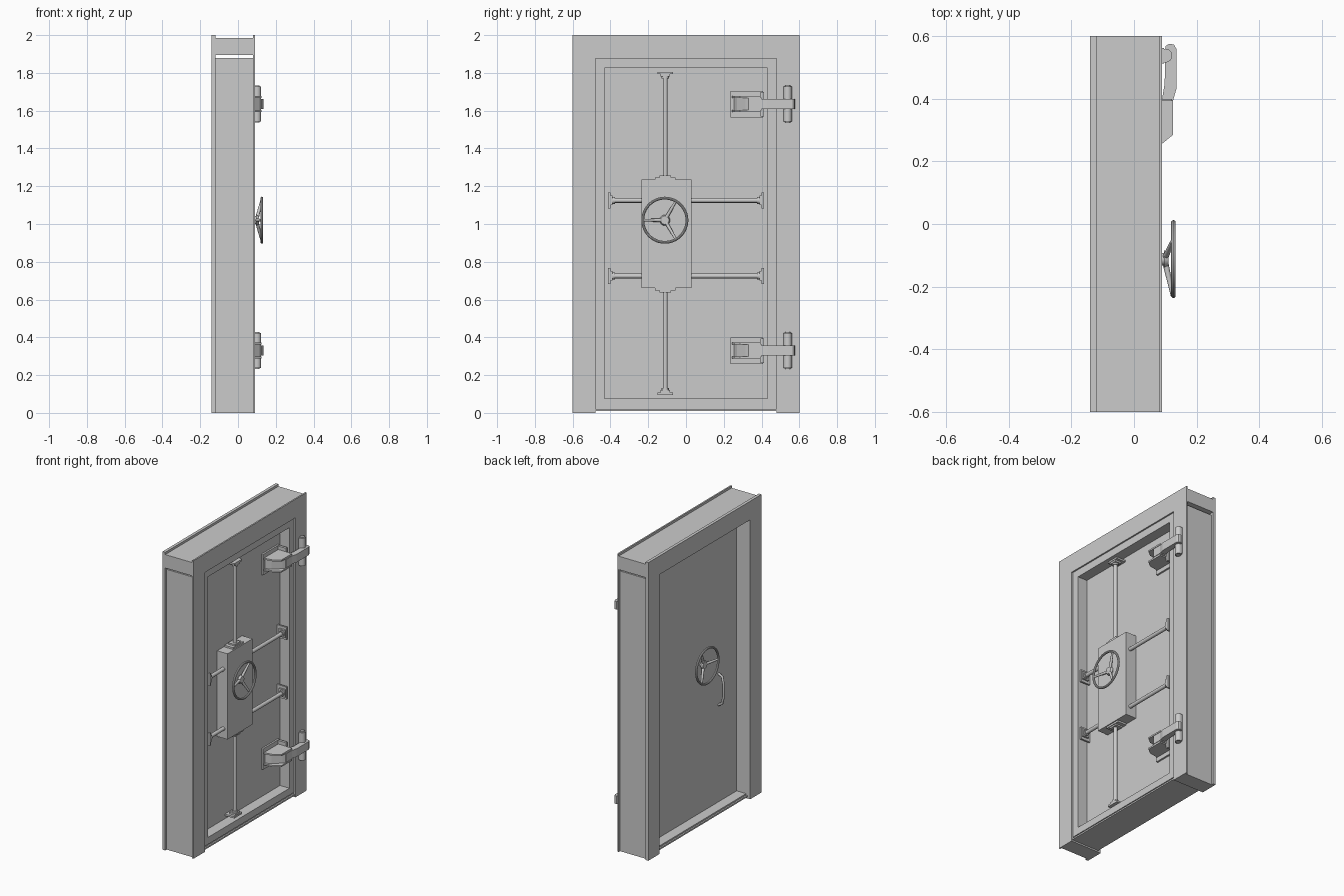
import bpy, bmesh, math
from mathutils import Vector

if "Cube" in bpy.data.objects:
    bpy.data.objects.remove(bpy.data.objects["Cube"])


def finish(name, bm, smooth=False):
    bmesh.ops.recalc_face_normals(bm, faces=bm.faces)
    me = bpy.data.meshes.new(name)
    bm.to_mesh(me)
    bm.free()
    ob = bpy.data.objects.new(name, me)
    bpy.context.collection.objects.link(ob)
    if smooth:
        bpy.ops.object.select_all(action='DESELECT')
        ob.select_set(True)
        bpy.context.view_layer.objects.active = ob
        bpy.ops.object.shade_smooth_by_angle()
    return ob


def prism(name, pts, axis, a, b):
    """Extrude a profile: (y, z) points along x, or (x, y) points along z."""
    bm = bmesh.new()
    place = (lambda p, t: (t, *p)) if axis == 'x' else (lambda p, t: (*p, t))
    f = bm.faces.new([bm.verts.new(place(p, a)) for p in pts])
    new = bmesh.ops.extrude_face_region(bm, geom=[f])['geom']
    shift = (b - a, 0, 0) if axis == 'x' else (0, 0, b - a)
    bmesh.ops.translate(bm, vec=shift, verts=[v for v in new if isinstance(v, bmesh.types.BMVert)])
    return finish(name, bm)


def box(name, x, y, z):
    return prism(name, [(y[0], z[0]), (y[1], z[0]), (y[1], z[1]), (y[0], z[1])], 'x', *x)


def rod(name, p, q, r, r2=None, n=20):
    p, q = Vector(p), Vector(q)
    bm = bmesh.new()
    bmesh.ops.create_cone(bm, cap_ends=True, segments=n, radius1=r,
                          radius2=r if r2 is None else r2, depth=(q - p).length)
    bm.transform((q - p).to_track_quat('Z', 'Y').to_matrix().to_4x4())
    bmesh.ops.translate(bm, vec=(p + q) / 2, verts=bm.verts)
    return finish(name, bm, True)


# Frame: front and back flange plates around the opening
flange = [(-.6, 0), (-.48, 0), (-.48, 1.875), (.48, 1.875), (.48, 0), (.6, 0), (.6, 2), (-.6, 2)]
prism("front_flange", flange, 'x', .08, .09)
prism("back_flange", flange, 'x', -.14, -.12)

# Frame: core between the flanges, with a slot over the jambs
box("lintel", (-.12, .08), (-.6, .6), (1.895, 1.985))
box("soffit", (-.12, .08), (-.48, .48), (1.872, 1.88))
for s, side in ((-1, "left"), (1, "right")):
    box(side + "_jamb", (-.12, .08), sorted((s * .48, s * .585)), (0, 1.88))
box("sill", (-.12, .085), (-.48, .48), (.01, .02))
box("threshold", (-.11, .075), (-.48, .48), (.015, .03))

# Door leaf with a deep recessed panel on its outer face
bm = bmesh.new()
bmesh.ops.create_cube(bm, size=1)
for v in bm.verts:
    v.co = (.02 + v.co.x * .12, v.co.y * .956, .951 + v.co.z * 1.842)
bm.normal_update()
face = max(bm.faces, key=lambda f: f.calc_center_median().x)
bmesh.ops.inset_region(bm, faces=[face], thickness=.066)
pan = bmesh.ops.extrude_discrete_faces(bm, faces=[face])['faces'][0]
bmesh.ops.translate(bm, vec=(-.07, 0, 0), verts=pan.verts)
finish("door_leaf", bm)

# Lock box with stepped collars at top and bottom
LY, RX = -.11, .055
box("lock_box", (.01, .087), (-.235, .03), (.66, 1.235))
for z, d in ((1.235, 1), (.66, -1)):
    box("lock_collar", (.015, .08), (LY - .055, LY + .055), sorted((z, z + d * .012)))
    box("lock_collar_step", (.025, .075), (LY - .03, LY + .03), sorted((z, z + d * .022)))


# Locking bars and the guides where they meet the door rim
def bar(name, start, end, out):
    a, b, out = Vector((RX, *start)), Vector((RX, *end)), Vector((0, *out))
    rod(name, a, b, .0125)
    rod(name + "_sleeve", b, b - out * .035, .019)
    lo, hi = (b - out * .012, b)
    wide = .042
    span = [sorted((lo[i], hi[i])) if out[i] else (b[i] - wide, b[i] + wide) for i in (1, 2)]
    box(name + "_guide", (.01, .079), *span)
    lo = b - out * .024
    span = [sorted((lo[i], hi[i])) if out[i] else (b[i] - .025, b[i] + .025) for i in (1, 2)]
    box(name + "_guide_step", (.03, .076), *span)


bar("upper_bar", (LY, 1.2), (LY, 1.806), (0, 1))
bar("lower_bar", (LY, .7), (LY, .096), (0, -1))
for z in (.725, 1.125):
    bar("left_bar", (-.22, z), (-.412, z), (-1, 0))
    bar("right_bar", (.0, z), (.412, z), (1, 0))


# Handwheels, one on each face of the door
def wheel(name, x, d, y, z):
    bm = bmesh.new()
    R, r, n, m = .117, .0075, 48, 10
    rim = []
    for i in range(n):
        a = math.tau * i / n
        rim.append([bm.verts.new((x + d * .04 + r * math.sin(math.tau * j / m),
                                  y + (R + r * math.cos(math.tau * j / m)) * math.cos(a),
                                  z + (R + r * math.cos(math.tau * j / m)) * math.sin(a)))
                    for j in range(m)])
    for i in range(n):
        k = (i + 1) % n
        for j in range(m):
            l = (j + 1) % m
            bm.faces.new((rim[i][j], rim[k][j], rim[k][l], rim[i][l]))
    finish(name + "_rim", bm, True)
    rod(name + "_axle", (x - d * .005, y, z), (x + d * .02, y, z), .02)
    rod(name + "_hub", (x + d * .01, y, z), (x + d * .024, y, z), .028, .022)
    for k in range(3):
        a = math.radians(60 + 120 * k)
        c, s = math.cos(a), math.sin(a)
        rod(name + "_spoke", (x + d * .015, y + .015 * c, z + .015 * s),
            (x + d * .038, y + R * c, z + R * s), .0095, .0065, 12)


wheel("outer_wheel", .086, 1, -.112, 1.02)
wheel("inner_wheel", -.04, -1, -.112, 1.02)

# Bowed pull handle on the inner face
path = [(-.038, .89), (-.065, .875), (-.075, .83), (-.075, .74), (-.065, .695), (-.038, .68)]
cu = bpy.data.curves.new("pull_handle", 'CURVE')
cu.dimensions = '3D'
cu.bevel_depth, cu.bevel_resolution, cu.use_fill_caps = .008, 3, True
sp = cu.splines.new('POLY')
sp.points.add(len(path) - 1)
for p, (x, z) in zip(sp.points, path):
    p.co = (x, -.29, z, 1)
bpy.context.collection.objects.link(bpy.data.objects.new("pull_handle", cu))

# Hinges: backing block, two fins, filler, swept arm, knuckle and pin
fin = [(.01, .24), (.088, .255), (.125, .285), (.125, .395), (.01, .395)]
core = [(.01, .25), (.06, .27), (.11, .315), (.122, .33), (.122, .4), (.01, .4)]
arm = [(.09, .33), (.125, .33), (.125, .395), (.135, .43), (.135, .56), (.128, .573), (.112, .576),
       (.1, .568), (.098, .45), (.09, .4)]
for z in (1.635, .33):
    box("hinge_plate", (.008, .022), (.235, .408), (z - .07, z + .07))
    box("hinge_rim_block", (.01, .078), (.395, .412), (z - .065, z + .065))
    for s in (-1, 1):
        zc = z + s * .037
        prism("hinge_fin", fin, 'z', zc - .005, zc + .005)
    prism("hinge_core", core, 'z', z - .034, z + .034)
    prism("hinge_arm", arm, 'z', z - .027, z + .027)
    rod("hinge_knuckle", (.1, .538, z - .093), (.1, .538, z + .093), .022, n=24)
    rod("hinge_pin", (.1, .538, z - .097), (.1, .538, z + .097), .014)
    box("hinge_pad", (.085, .096), (.513, .563), (z - .09, z + .09))
